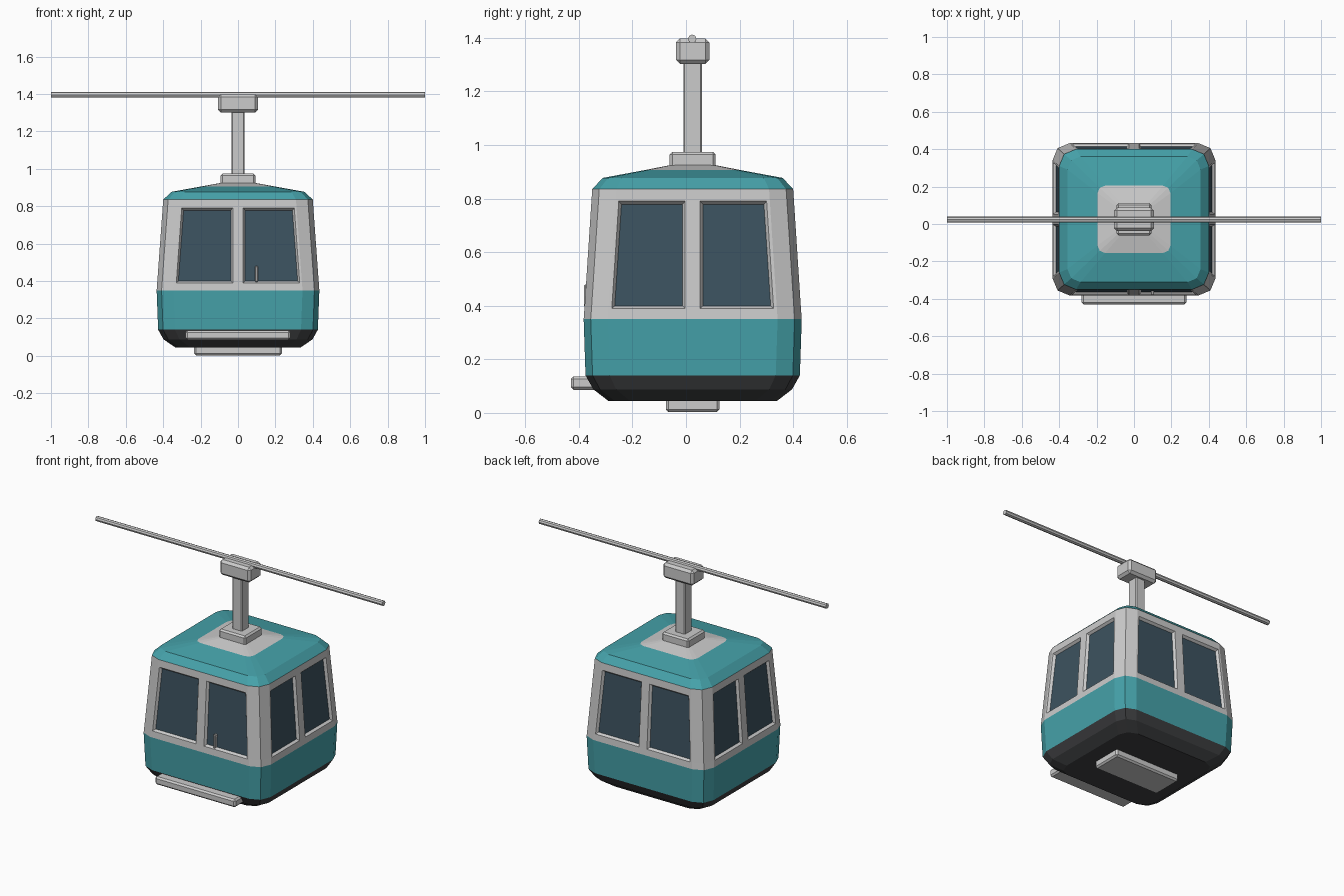
import bpy, bmesh, math

if "Cube" in bpy.data.objects:
    bpy.data.objects.remove(bpy.data.objects["Cube"])

CY = 0.025  # cabin centre in y


def material(name, rgb):
    m = bpy.data.materials.new(name)
    m.diffuse_color = (*rgb, 1)
    m.use_nodes = True
    m.node_tree.nodes["Principled BSDF"].inputs["Base Color"].default_value = m.diffuse_color
    return m


grey = material("grey", (0.8, 0.8, 0.8))
teal = material("teal", (0.06, 0.36, 0.40))
dark = material("dark", (0.05, 0.052, 0.055))
glass = material("glass", (0.045, 0.085, 0.115))


def finish(bm, name, mats=()):
    me = bpy.data.meshes.new(name)
    bm.to_mesh(me)
    bm.free()
    for m in mats:
        me.materials.append(m)
    ob = bpy.data.objects.new(name, me)
    bpy.context.collection.objects.link(ob)
    return ob


def block(name, x, y, z, bevel=0.01):
    """Bevelled box from (min, max) ranges."""
    bm = bmesh.new()
    bmesh.ops.create_cube(bm, size=1)
    for v in bm.verts:
        for i, (a, b) in enumerate((x, y, z)):
            v.co[i] = (a + b) / 2 + v.co[i] * (b - a)
    if bevel:
        bmesh.ops.bevel(bm, geom=bm.edges[:], offset=bevel, segments=1, affect='EDGES')
    return finish(bm, name)


def ring(hx, hy, r, z, m=0.028, gap=0.012):
    """Rounded rectangle with extra points along each side for the window columns."""
    pts = []
    k = r * (1 - math.sqrt(0.5))
    for side in range(4):
        a, b = (hx, hy) if side % 2 == 0 else (hy, hx)
        f = a - r
        loc = [(t, -b) for t in (-f, -f + gap, -m, m, f - gap, f)] + [(a - k, -b + k)]
        for px, py in loc:
            for _ in range(side):
                px, py = -py, px
            pts.append((px, py + CY, z))
    return pts


# Cabin shell: (half x, half y, corner radius, z), then colour of the band above
profile = [
    (0.335, 0.315, 0.08, 0.045, 2),
    (0.398, 0.371, 0.085, 0.088, 2),
    (0.427, 0.400, 0.09, 0.14, 1),
    (0.435, 0.407, 0.09, 0.35, 0),
    (0.432, 0.404, 0.09, 0.39, 0),
    (0.403, 0.378, 0.09, 0.79, 0),
    (0.400, 0.375, 0.09, 0.835, 1),
    (0.356, 0.336, 0.07, 0.877, 1),
    (0.195, 0.180, 0.04, 0.906, 0),
    (0.090, 0.083, 0.02, 0.925, 0),
]
bm = bmesh.new()
rings = [[bm.verts.new(p) for p in ring(*row[:4])] for row in profile]
n = len(rings[0])
windows = []
for j in range(len(rings) - 1):
    for i in range(n):
        k = (i + 1) % n
        f = bm.faces.new((rings[j][i], rings[j][k], rings[j + 1][k], rings[j + 1][i]))
        f.material_index = profile[j][4]
        if j == 4 and i % 7 in (1, 3):
            windows.append(f)
bm.faces.new(rings[0][::-1]).material_index = 2
bm.faces.new(rings[-1])
bmesh.ops.recalc_face_normals(bm, faces=bm.faces[:])
# Recessed window panes
bmesh.ops.inset_individual(bm, faces=windows, thickness=0.015, depth=-0.015)
for f in windows:
    f.material_index = 3
finish(bm, "cabin", (grey, teal, dark, glass))

# Hanger
block("roof_mount", (-0.093, 0.093), (CY - 0.086, CY + 0.086), (0.91, 0.974))
block("hanger_arm", (-0.034, 0.034), (CY - 0.035, CY + 0.035), (0.96, 1.31), 0.005)
block("cable_grip", (-0.107, 0.107), (CY - 0.062, CY + 0.062), (1.302, 1.398), 0.015)

# Cable
bpy.ops.mesh.primitive_cylinder_add(vertices=8, radius=0.016, depth=2,
                                    location=(0, 0.023, 1.396), rotation=(0, math.pi / 2, 0))
bpy.context.object.name = "cable"

# Step, underside plate and door handle
block("front_step", (-0.28, 0.28), (-0.43, -0.31), (0.086, 0.136))
block("bottom_plate", (-0.235, 0.235), (CY - 0.1, CY + 0.1), (0.003, 0.055))
block("door_handle", (0.091, 0.107), (-0.38, -0.355), (0.395, 0.48), 0.004)
